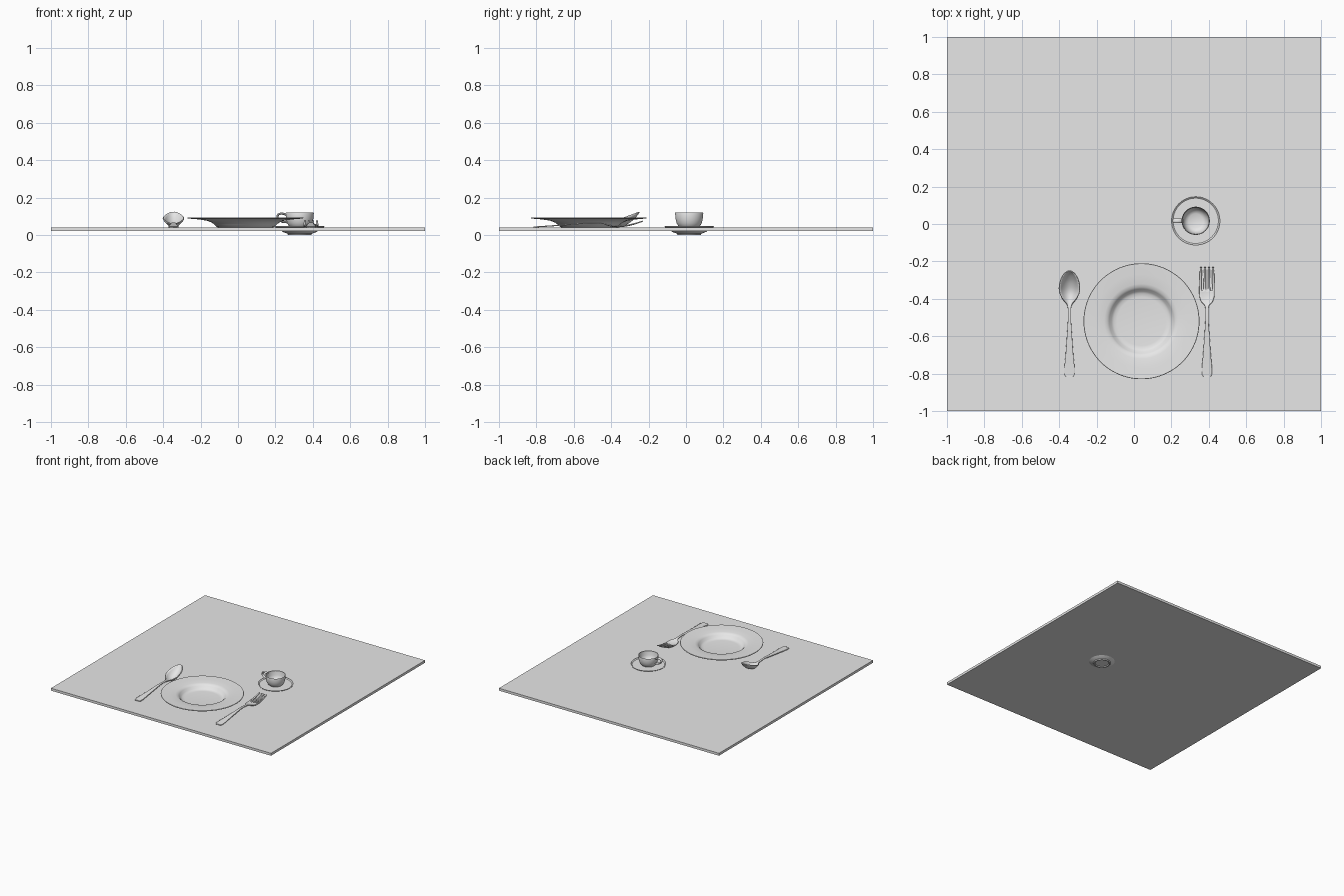
import bpy, bmesh, math

if "Cube" in bpy.data.objects:
    bpy.data.objects.remove(bpy.data.objects["Cube"])

grey = bpy.data.materials.new("plain_grey")
grey.diffuse_color = (0.8, 0.8, 0.8, 1)
grey.use_nodes = True
grey.node_tree.nodes["Principled BSDF"].inputs["Base Color"].default_value = grey.diffuse_color


def smooth(ob, angle=35):
    for o in bpy.context.selected_objects:
        o.select_set(False)
    bpy.context.view_layer.objects.active = ob
    ob.select_set(True)
    bpy.ops.object.shade_smooth_by_angle(angle=math.radians(angle))


def make(name, bm):
    bmesh.ops.recalc_face_normals(bm, faces=bm.faces)
    me = bpy.data.meshes.new(name)
    bm.to_mesh(me)
    bm.free()
    me.materials.append(grey)
    ob = bpy.data.objects.new(name, me)
    bpy.context.collection.objects.link(ob)
    return ob


def lathe(name, profile, cx, cy, n=64):
    """Closed solid of revolution; profile starts and ends on the axis."""
    bm = bmesh.new()
    rings = []
    for r, z in profile:
        if r == 0:
            rings.append([bm.verts.new((cx, cy, z))] * n)
        else:
            rings.append([bm.verts.new((cx + r * math.cos(2 * math.pi * i / n),
                                        cy + r * math.sin(2 * math.pi * i / n), z)) for i in range(n)])
    for a, b in zip(rings, rings[1:]):
        for i in range(n):
            j = (i + 1) % n
            bm.faces.new(dict.fromkeys((a[i], a[j], b[j], b[i])))
    smooth(make(name, bm))


def spline(pts, steps):
    """Catmull-Rom through tuples of any length."""
    out = []
    for k in range(len(pts) - 1):
        p0, p1, p2 = pts[max(k - 1, 0)], pts[k], pts[k + 1]
        p3 = pts[min(k + 2, len(pts) - 1)]
        for s in range(steps):
            t = s / steps
            out.append(tuple(b + 0.5 * t * (c - a + t * (2 * a - 5 * b + 4 * c - d + t * (3 * (b - c) + d - a)))
                             for a, b, c, d in zip(p0, p1, p2, p3)))
    return out + [pts[-1]]


def cutlery(name, cx, stations, columns, slot_y=None):
    """Stations are (y, half width, edge height, depth); odd columns are open beyond slot_y."""
    bm = bmesh.new()
    rows = []
    for y, w, z, d in spline(stations, 4):
        us = [2 * i / columns - 1 for i in range(columns + 1)]
        rows.append((y, [bm.verts.new((cx + w * u, y, z - d * (1 - u * u))) for u in us]))
    for (ya, a), (yb, b) in zip(rows, rows[1:]):
        for i in range(columns):
            if slot_y is not None and i % 2 and ya >= slot_y - 1e-6:
                continue
            bm.faces.new((a[i], a[i + 1], b[i + 1], b[i]))
    ob = make(name, bm)
    mod = ob.modifiers.new("thickness", 'SOLIDIFY')
    mod.thickness = 0.006
    mod.offset = 0
    smooth(ob, 50)


# table top
bm = bmesh.new()
bmesh.ops.create_cube(bm, size=1)
for v in bm.verts:
    v.co = (v.co.x * 2, v.co.y * 2, 0.03 + v.co.z * 0.02)
make("table_top", bm)

# dinner plate
lathe("plate", [(0, 0.039), (0.14, 0.039), (0.152, 0.042), (0.165, 0.054), (0.18, 0.066), (0.205, 0.076),
                (0.25, 0.083), (0.308, 0.088), (0.31, 0.091), (0.308, 0.094), (0.25, 0.091), (0.2, 0.087),
                (0.183, 0.083), (0.172, 0.074), (0.16, 0.058), (0.148, 0.051), (0.13, 0.049), (0, 0.049)],
      0.04, -0.52, 96)

# saucer, sunk through the table top
CX, CY = 0.33, 0.017
lathe("saucer", [(0, 0.006), (0.05, 0.006), (0.054, 0), (0.062, 0), (0.066, 0.007), (0.09, 0.016),
                 (0.11, 0.029), (0.131, 0.042), (0.132, 0.045), (0.129, 0.047), (0.12, 0.039),
                 (0.1, 0.026), (0.07, 0.016), (0, 0.015)], CX, CY)

# cup
lathe("cup", [(0, 0.016), (0.038, 0.016), (0.04, 0.026), (0.046, 0.036), (0.058, 0.048), (0.067, 0.063),
              (0.072, 0.083), (0.0755, 0.116), (0.0745, 0.119), (0.072, 0.117), (0.068, 0.084),
              (0.062, 0.066), (0.052, 0.053), (0.038, 0.046), (0, 0.045)], CX, CY)

# cup handle
cu = bpy.data.curves.new("cup_handle", 'CURVE')
cu.dimensions = '3D'
cu.bevel_depth = 0.006
cu.bevel_resolution = 3
cu.use_fill_caps = True
path = spline([(0.260, 0.106), (0.238, 0.114), (0.217, 0.110), (0.211, 0.095),
               (0.220, 0.080), (0.240, 0.070), (0.265, 0.068)], 5)
sp = cu.splines.new('POLY')
sp.points.add(len(path) - 1)
for p, (x, z) in zip(sp.points, path):
    p.co = (x, 0, z, 1)
cu.materials.append(grey)
handle = bpy.data.objects.new("cup_handle", cu)
handle.location.y = CY
handle.scale.y = 2
bpy.context.collection.objects.link(handle)
for o in bpy.context.selected_objects:
    o.select_set(False)
bpy.context.view_layer.objects.active = handle
handle.select_set(True)
bpy.ops.object.convert(target='MESH')
smooth(bpy.context.view_layer.objects.active, 60)

# shared cutlery grip: end on the table, neck slightly arched
grip = [(-0.815, 0.017, 0.043, 0), (-0.808, 0.025, 0.043, 0), (-0.77, 0.027, 0.045, 0),
        (-0.70, 0.021, 0.050, 0), (-0.60, 0.014, 0.058, 0), (-0.52, 0.009, 0.064, 0), (-0.45, 0.009, 0.062, 0)]

# spoon
cutlery("spoon", -0.345, grip + [
    (-0.425, 0.017, 0.062, 0.005), (-0.40, 0.036, 0.070, 0.021), (-0.37, 0.051, 0.080, 0.036),
    (-0.34, 0.055, 0.090, 0.041), (-0.305, 0.049, 0.102, 0.036), (-0.275, 0.035, 0.113, 0.022),
    (-0.257, 0.018, 0.120, 0.007), (-0.251, 0.005, 0.122, 0)], 12)

# fork
cutlery("fork", 0.39, grip + [
    (-0.43, 0.016, 0.058, 0.001), (-0.415, 0.030, 0.054, 0.002), (-0.39, 0.039, 0.050, 0.004),
    (-0.355, 0.041, 0.048, 0.004), (-0.31, 0.040, 0.053, 0.003), (-0.27, 0.039, 0.062, 0.002),
    (-0.232, 0.037, 0.074, 0.001)], 7, slot_y=-0.36)
